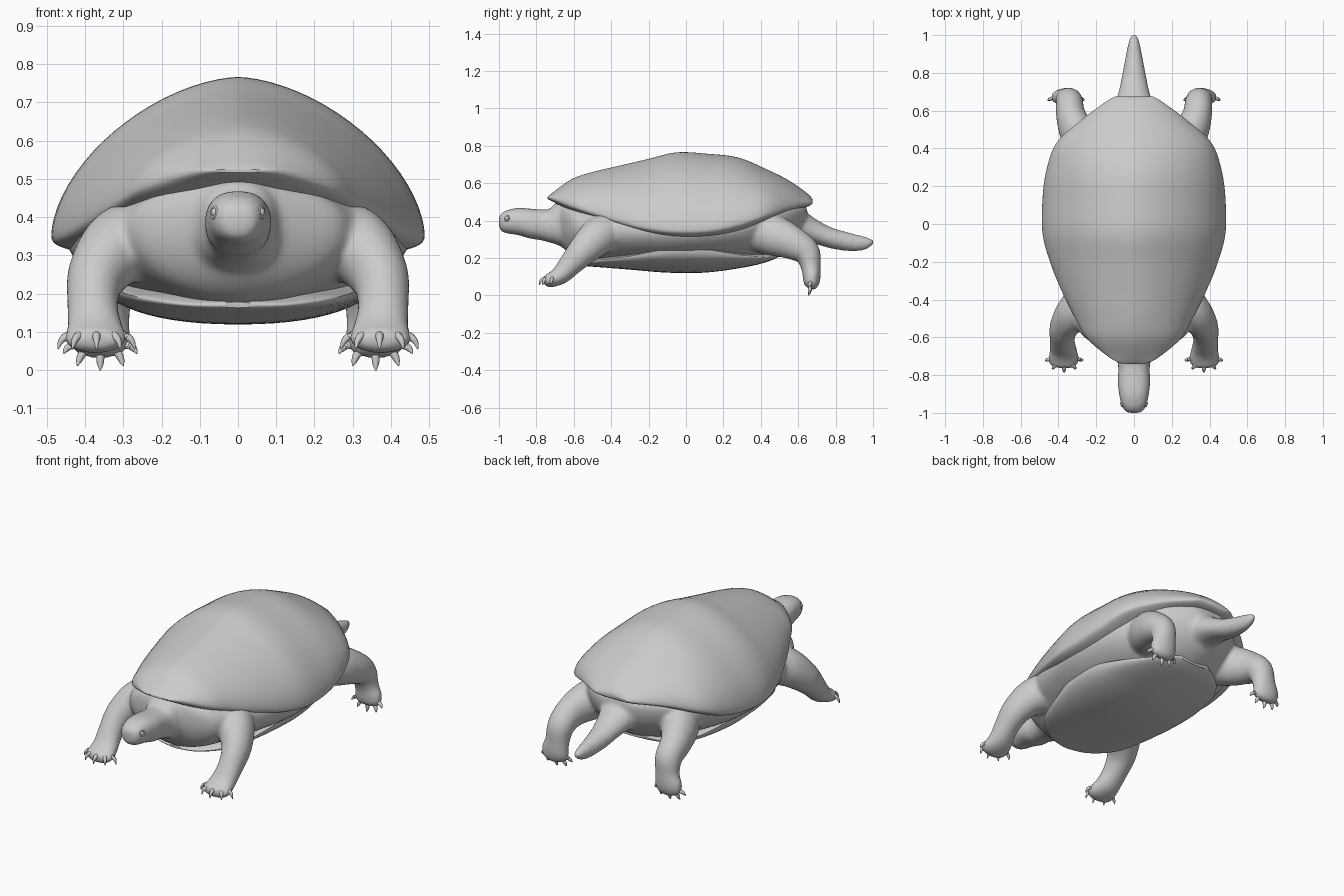
import bpy, bmesh
from math import sin, cos, pi, radians
from mathutils import Vector


def smooth_rows(rows, sub):
    # Catmull-Rom resampling of rows of numbers
    out = []
    for i in range(len(rows) - 1):
        p1, p2 = rows[i], rows[i + 1]
        p0, p3 = rows[max(i - 1, 0)], rows[min(i + 2, len(rows) - 1)]
        for k in range(sub):
            t = k / sub
            out.append([0.5 * (2 * b + (c - a) * t + (2 * a - 5 * b + 4 * c - d) * t * t
                               + (3 * b - a - 3 * c + d) * t ** 3)
                        for a, b, c, d in zip(p0, p1, p2, p3)])
    return out + [list(rows[-1])]


def skin(bm, rings):
    # bridge rings of points and cap both ends
    vr = [[bm.verts.new(p) for p in r] for r in rings]
    n = len(vr[0])
    for a, b in zip(vr, vr[1:]):
        for i in range(n):
            bm.faces.new((a[i], a[(i + 1) % n], b[(i + 1) % n], b[i]))
    bm.faces.new(vr[0])
    bm.faces.new(vr[-1])


def finish(bm, name, angle=50):
    bmesh.ops.recalc_face_normals(bm, faces=bm.faces)
    me = bpy.data.meshes.new(name)
    bm.to_mesh(me)
    bm.free()
    ob = bpy.data.objects.new(name, me)
    bpy.context.collection.objects.link(ob)
    bpy.ops.object.select_all(action='DESELECT')
    ob.select_set(True)
    bpy.context.view_layer.objects.active = ob
    bpy.ops.object.shade_smooth_by_angle(angle=radians(angle))
    return ob


def loft(bm, rows, pt=2.0, pb=2.0, n=56, sub=5):
    # rows: y, half width, z of widest point, z top, z bottom
    rings = []
    for y, w, zm, zt, zb in smooth_rows(rows, sub):
        ring = []
        for i in range(n):
            a = 2 * pi * i / n
            c, s = cos(a), sin(a)
            p, h = (pt, zt - zm) if s >= 0 else (pb, zm - zb)
            x = w * abs(c) ** (2 / p) * (1 if c > 0 else -1)
            z = zm + h * abs(s) ** (2 / p) * (1 if s > 0 else -1)
            ring.append((x, y, z))
        rings.append(ring)
    skin(bm, rings)


def sweep(bm, rows, n=24, sub=5):
    # rows: x, y, z, radius across x, other radius; built on both sides
    pts = smooth_rows(rows, sub)
    pos = [Vector(p[:3]) for p in pts]
    rings = []
    for i, p in enumerate(pts):
        t = (pos[min(i + 1, len(pos) - 1)] - pos[max(i - 1, 0)]).normalized()
        ref = Vector((1, 0, 0)) if abs(t.x) < 0.85 else Vector((0, 1, 0))
        u = (ref - t * ref.dot(t)).normalized()
        v = t.cross(u)
        rings.append([pos[i] + u * (p[3] * cos(2 * pi * k / n)) + v * (p[4] * sin(2 * pi * k / n))
                      for k in range(n)])
    skin(bm, rings)
    skin(bm, [[(-q.x, q.y, q.z) for q in r] for r in rings])


# domed upper shell
bm = bmesh.new()
loft(bm, [
    (-0.74, 0.06, 0.522, 0.526, 0.516), (-0.71, 0.125, 0.52, 0.552, 0.50),
    (-0.61, 0.245, 0.485, 0.622, 0.45), (-0.50, 0.31, 0.45, 0.66, 0.41),
    (-0.35, 0.385, 0.405, 0.695, 0.355), (-0.20, 0.445, 0.37, 0.73, 0.315),
    (-0.05, 0.484, 0.355, 0.765, 0.295), (0.12, 0.485, 0.36, 0.757, 0.298),
    (0.28, 0.465, 0.39, 0.737, 0.33), (0.43, 0.41, 0.435, 0.675, 0.395),
    (0.55, 0.28, 0.475, 0.615, 0.45), (0.65, 0.145, 0.495, 0.545, 0.475),
    (0.675, 0.10, 0.50, 0.515, 0.49)], pt=1.67, pb=3.0, n=80)
finish(bm, "upper_shell")

# belly plate
bm = bmesh.new()
loft(bm, [
    (-0.57, 0.04, 0.17, 0.178, 0.163), (-0.54, 0.14, 0.172, 0.185, 0.157),
    (-0.45, 0.255, 0.19, 0.205, 0.15), (-0.30, 0.315, 0.21, 0.225, 0.138),
    (-0.10, 0.36, 0.245, 0.26, 0.122), (0.10, 0.36, 0.245, 0.26, 0.122),
    (0.30, 0.305, 0.215, 0.23, 0.148), (0.43, 0.215, 0.205, 0.225, 0.178),
    (0.50, 0.10, 0.225, 0.24, 0.208)], pt=2, pb=2.2)
finish(bm, "lower_shell")

# soft body between the shells
bm = bmesh.new()
loft(bm, [
    (-0.67, 0.12, 0.39, 0.50, 0.27), (-0.61, 0.25, 0.37, 0.495, 0.205),
    (-0.55, 0.30, 0.36, 0.485, 0.175), (-0.45, 0.345, 0.355, 0.48, 0.165),
    (-0.25, 0.41, 0.345, 0.48, 0.155),
    (0.0, 0.45, 0.345, 0.50, 0.15), (0.25, 0.42, 0.365, 0.50, 0.165),
    (0.43, 0.34, 0.40, 0.50, 0.19), (0.55, 0.24, 0.43, 0.50, 0.25),
    (0.62, 0.14, 0.44, 0.49, 0.32), (0.645, 0.08, 0.44, 0.48, 0.37)], pt=2.5, pb=1.85)

# head and neck with a skin fold
loft(bm, [
    (-1.0, 0.03, 0.395, 0.422, 0.365), (-0.992, 0.046, 0.395, 0.434, 0.347),
    (-0.96, 0.066, 0.40, 0.455, 0.332), (-0.90, 0.079, 0.40, 0.468, 0.323),
    (-0.83, 0.087, 0.385, 0.464, 0.303), (-0.78, 0.083, 0.38, 0.460, 0.296),
    (-0.73, 0.087, 0.375, 0.462, 0.283), (-0.70, 0.10, 0.37, 0.492, 0.275),
    (-0.65, 0.125, 0.365, 0.495, 0.255), (-0.56, 0.17, 0.36, 0.48, 0.23)], pt=2.4, pb=2.3, n=40)

# tail
loft(bm, [
    (0.50, 0.15, 0.38, 0.48, 0.28), (0.62, 0.108, 0.365, 0.455, 0.285),
    (0.70, 0.082, 0.335, 0.405, 0.272), (0.78, 0.065, 0.305, 0.363, 0.25),
    (0.88, 0.046, 0.285, 0.334, 0.236), (0.95, 0.032, 0.28, 0.317, 0.241),
    (0.985, 0.022, 0.283, 0.305, 0.257), (1.003, 0.01, 0.287, 0.296, 0.275)], n=32)

# front legs
sweep(bm, [
    (0.20, -0.36, 0.35, 0.11, 0.11), (0.305, -0.455, 0.325, 0.10, 0.105),
    (0.368, -0.54, 0.25, 0.078, 0.085), (0.38, -0.61, 0.175, 0.067, 0.066),
    (0.375, -0.665, 0.115, 0.072, 0.053), (0.372, -0.715, 0.085, 0.083, 0.041),
    (0.37, -0.748, 0.077, 0.07, 0.032), (0.37, -0.762, 0.074, 0.04, 0.018)])

# back legs
sweep(bm, [
    (0.20, 0.35, 0.35, 0.12, 0.11), (0.29, 0.47, 0.32, 0.10, 0.11),
    (0.333, 0.57, 0.28, 0.08, 0.09), (0.342, 0.645, 0.23, 0.072, 0.073),
    (0.35, 0.668, 0.15, 0.068, 0.053), (0.36, 0.672, 0.09, 0.08, 0.047),
    (0.36, 0.668, 0.052, 0.07, 0.038), (0.36, 0.664, 0.036, 0.04, 0.02)])

# fuse body, head, tail and legs into one soft skin
body = finish(bm, "body", 180)
rem = body.modifiers.new("fuse", 'REMESH')
rem.mode = 'VOXEL'
rem.voxel_size = 0.011
rem.use_smooth_shade = True
smo = body.modifiers.new("soften", 'SMOOTH')
smo.factor = 0.5
smo.iterations = 9

# curved claws, five per foot
bm = bmesh.new()
for deg in (-75, -37, 0, 37, 75):
    a = radians(deg)
    s, c = sin(a), cos(a)
    sweep(bm, [(0.37 + r * s, -0.70 - q * c, z, w, w) for r, q, z, w in (
        (0.055, 0.035, 0.088, 0.012), (0.078, 0.06, 0.09, 0.011),
        (0.096, 0.077, 0.076, 0.008), (0.104, 0.085, 0.055, 0.002))], 10, 3)
finish(bm, "front_claws")

bm = bmesh.new()
for deg in (-75, -37, 0, 37, 75):
    a = radians(deg)
    s, c = sin(a), cos(a)
    sweep(bm, [(0.36 + r * s, y, 0.075 - q * c - d, w, w) for r, y, q, d, w in (
        (0.05, 0.668, 0.02, 0.0, 0.012), (0.078, 0.664, 0.04, 0.0, 0.011),
        (0.092, 0.66, 0.055, 0.006, 0.008), (0.099, 0.654, 0.059, 0.016, 0.002))], 10, 3)
finish(bm, "back_claws")

# eyes with lids
bm = bmesh.new()
for side in (1, -1):
    ret = bmesh.ops.create_uvsphere(bm, u_segments=16, v_segments=10, radius=0.013)
    bmesh.ops.translate(bm, verts=ret["verts"], vec=(side * 0.058, -0.957, 0.412))
finish(bm, "eyes")
bpy.ops.mesh.primitive_torus_add(major_radius=0.014, minor_radius=0.004, major_segments=20,
                                 minor_segments=8, location=(0, 0, 0))
lids = bpy.context.object
lids.name = "eyelids"
m = Vector((0.85, -0.5, 0.2)).to_track_quat('Z', 'Y').to_matrix().to_4x4()
m.translation = (0.062, -0.958, 0.412)
lids.data.transform(m)
lids.modifiers.new("mirror", 'MIRROR').use_mirror_merge = False
bpy.ops.object.shade_smooth()
